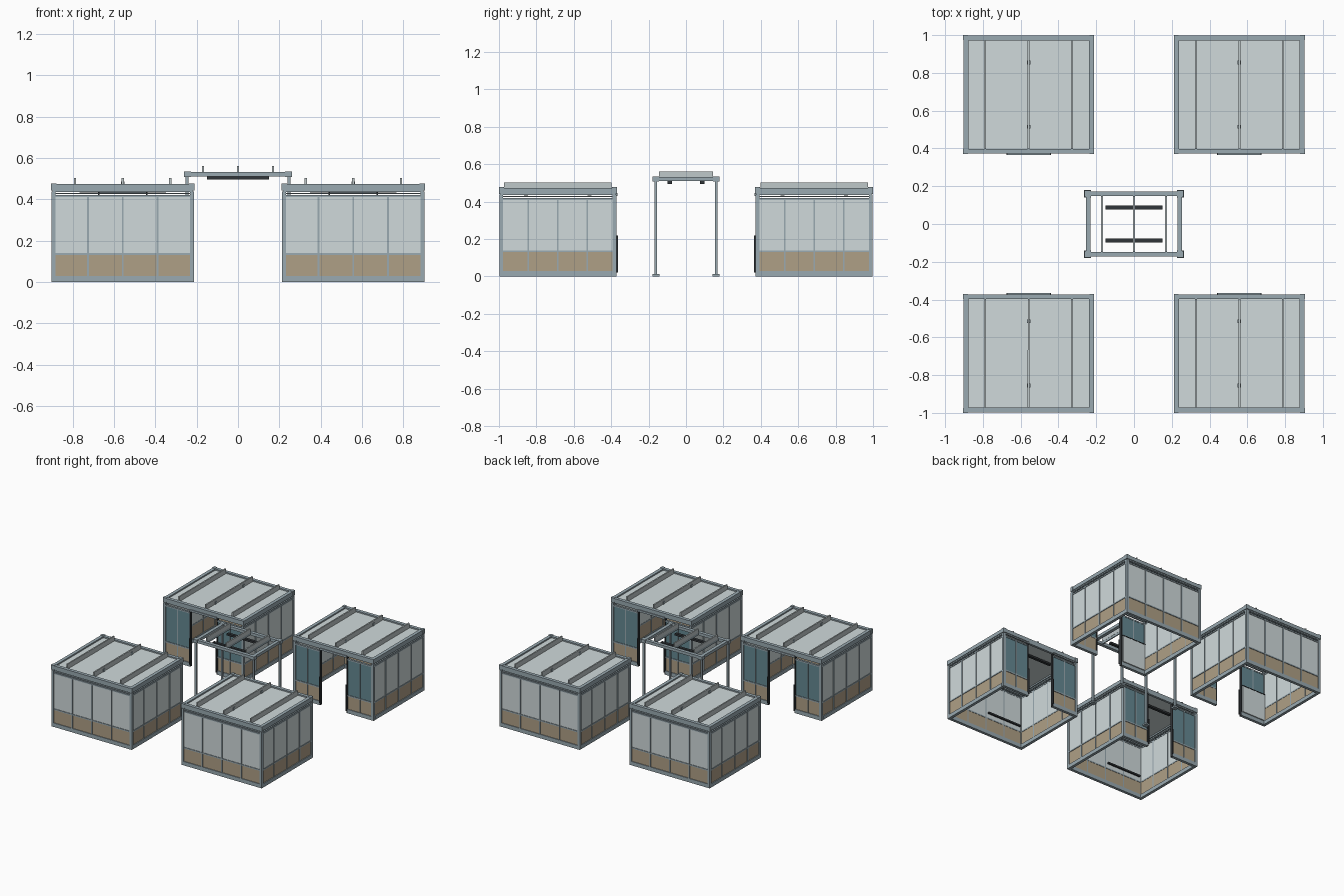
import bpy
import bmesh
from mathutils import Matrix, Vector

cube = bpy.data.objects.get("Cube")
if cube:
    bpy.data.objects.remove(cube, do_unlink=True)


def material(name, *rgb):
    m = bpy.data.materials.new(name)
    m.use_nodes = True
    m.diffuse_color = (*rgb, 1)
    m.node_tree.nodes["Principled BSDF"].inputs["Base Color"].default_value = (*rgb, 1)
    return m


FRAME = material("blue grey metal", .32, .40, .44)
PANEL = material("pale grey panel", .63, .70, .71)
BASE = material("tan panel", .43, .35, .24)
GLASS = material("teal glass", .13, .25, .29)
DARK = material("charcoal", .03, .035, .04)
FIN = material("light grey fin", .52, .58, .59)


def boxes(name, mat, spans, place=Matrix()):
    """One object made of boxes, each given as x, y and z ranges."""
    bm = bmesh.new()
    for span in spans:
        lo, hi = Vector([s[0] for s in span]), Vector([s[1] for s in span])
        size = Matrix.Diagonal((*(hi - lo), 1))
        bmesh.ops.create_cube(bm, size=1, matrix=Matrix.Translation((lo + hi) / 2) @ size)
    mesh = bpy.data.meshes.new(name)
    bm.to_mesh(mesh)
    bm.free()
    mesh.materials.append(mat)
    ob = bpy.data.objects.new(name, mesh)
    ob.matrix_world = place
    bpy.context.collection.objects.link(ob)


def around(c, r):
    return (c - r, c + r)


def ring(hx, hy, w, z):
    """Rectangular frame of four bars; the first one is at the -y side."""
    return [((-hx, hx), around(s * (hy - w / 2), w / 2), z) for s in (-1, 1)] + \
           [(around(s * (hx - w / 2), w / 2), (w - hy, hy - w), z) for s in (-1, 1)]


def corners(x, y, r, z):
    return [(around(sx * x, r), around(sy * y, r), z) for sx in (-1, 1) for sy in (-1, 1)]


HX, HY = .345, .313
LOW, HIGH = (.03, .13), (.14, .41)


def pod(label, place):
    def part(name, mat, spans):
        boxes(label + "_" + name, mat, spans, place)

    # Frame: sill open at the doorway, corner posts and roof beams
    bays = [sorted((s * .115, s * (HX - .02))) for s in (-1, 1)]
    part("sill", FRAME, ring(HX, HY, .022, (0, .03))[1:] +
         [(x, (-HY, .022 - HY), (0, .03)) for x in bays])
    part("corner_posts", FRAME, corners(HX - .01, HY - .01, .01, (0, .437)))
    part("roof_beams", FRAME, ring(HX, HY, .026, (.445, .474)))
    part("roof_corner_caps", FRAME, corners(HX - .011, HY - .011, .013, (.442, .477)))
    part("under_beams", FRAME, ring(HX - .005, HY - .005, .012, (.436, .445)))

    # Three closed walls, given as inner and outer limits
    back = (HY - .016, HY - .006)
    sides = [sorted((s * (HX - .016), s * (HX - .006))) for s in (-1, 1)]
    inx, iny = (.02 - HX, HX - .02), (.02 - HY, HY - .02)
    for name, mat, z in (("base_panels", BASE, LOW), ("wall_panels", PANEL, HIGH)):
        part(name, mat, [(inx, back, z)] + [(x, iny, z) for x in sides])
    mullions = [(around(x, .004), (HY - .018, HY - .001), (.03, .42)) for x in (-.168, 0, .168)]
    rails = []
    for z in ((.13, .14), (.41, .42), (.426, .43)):
        rails.append((inx, (HY - .018, HY - .002), z))
        rails += [(sorted((s * (HX - .018), s * (HX - .002))), iny, z) for s in (-1, 1)]
    for s in (-1, 1):
        x = sorted((s * (HX - .018), s * (HX - .001)))
        mullions += [(x, around(y, .004), (.03, .42)) for y in (-.158, 0, .158)]
    part("mullions", FRAME, mullions)
    part("rails", FRAME, rails)

    # Door wall: glazed bays either side of the opening
    front = (.006 - HY, .016 - HY)
    proud = (.002 - HY, .018 - HY)
    part("door_glass", GLASS, [(x, front, HIGH) for x in bays])
    part("door_base", BASE, [(x, front, LOW) for x in bays])
    part("door_rails", FRAME, [(x, proud, z) for x in bays for z in ((.13, .14), (.41, .42))])
    part("door_mullions", FRAME, [(around(s * .225, .004), proud, (.03, .42)) for s in (-1, 1)])
    part("door_jambs", DARK, [(around(s * .116, .004), (-HY, .02 - HY), (0, .436)) for s in (-1, 1)])
    part("door_track", FRAME, [((-.115, .115), (-HY - .006, .012 - HY), (.43, .445))])
    part("door_handles", DARK, [(around(s * .113, .004), (-HY - .008, -HY), (.02, .22)) for s in (-1, 1)])
    part("inner_board", PANEL, [((.02 - HX, -.12), (.02 - HY, .03 - HY), (.03, .24))])
    part("inner_board_edge", DARK, [((.02 - HX, -.12), (.02 - HY, .032 - HY), (.24, .246))])

    # Wall shelf, roof sheet, roof fins and hanging lights
    part("wall_shelf", DARK, [((.02, .315), (HY - .03, HY - .018), (.17, .183))])
    part("roof_sheet", PANEL, [((.02 - HX, HX - .02), (.02 - HY, HY - .02), (.456, .464))])
    part("roof_fins", FIN, [(around(x, .005), (-.287, .287), (.464, .502)) for x in (-.23, 0, .23)])
    part("fin_clips", FRAME, [(around(0, .009), around(y, .01), (.464, .485)) for y in (-.17, .17)])
    part("light_bars", DARK, [((-.21, .21), around(y, .011), (.432, .445)) for y in (-.17, .17)])
    part("light_hangers", FRAME, [(around(x, .004), around(y, .004), (.445, .456))
                                  for x in (-.15, .15) for y in (-.17, .17)])


# Four pods, each with its door wall towards the middle
for sx, side in ((1, "left"), (-1, "right")):
    for sy, end in ((1, "back"), (-1, "front")):
        turn = Matrix() if sy > 0 else Matrix.Rotation(3.14159265, 4, "Z")
        pod(f"{end}_{side}_pod", Matrix.Translation((sx * .5575, sy * .685, 0)) @ turn)

# Open canopy in the middle
boxes("canopy_beams", FRAME, ring(.255, .173, .026, (.51, .532)))
boxes("canopy_legs", FRAME, corners(.247, .161, .007, (.012, .51)))
boxes("canopy_feet", FRAME, corners(.247, .16, .019, (0, .012)))
boxes("canopy_corner_caps", FRAME, corners(.245, .161, .017, (.508, .534)))
boxes("canopy_fins", FIN, [(around(x, .005), (-.145, .145), (.53, .562)) for x in (-.17, 0, .17)])
boxes("canopy_light_bars", DARK, [((-.15, .15), around(y, .011), (.495, .51)) for y in (-.087, .087)])
boxes("canopy_cross_ties", FRAME, [(around(x, .004), (-.15, .15), (.512, .53)) for x in (-.17, 0, .17)])
